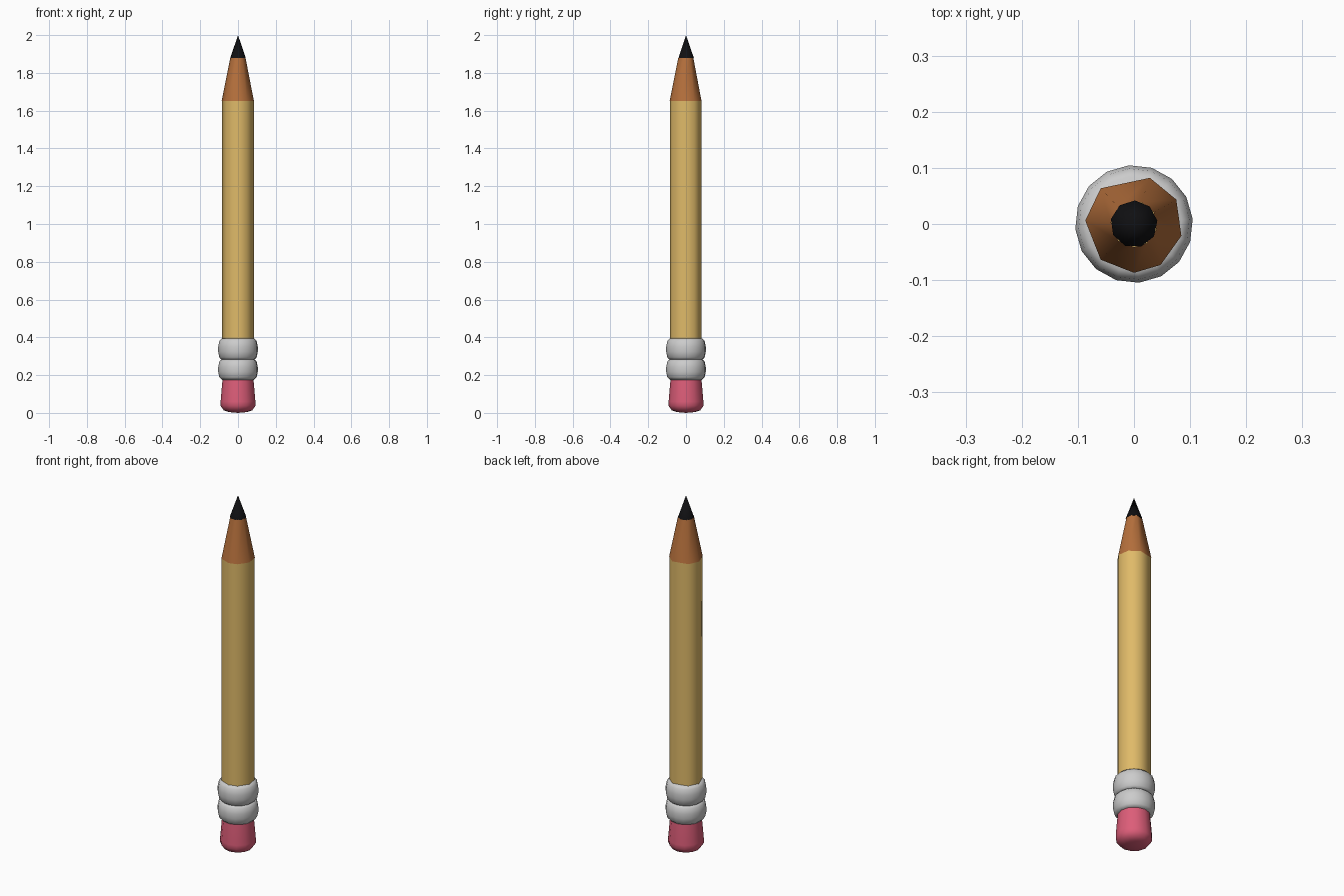
import bpy, bmesh, math

if "Cube" in bpy.data.objects:
    bpy.data.objects.remove(bpy.data.objects["Cube"])


def lathe(name, profile, angles, color=None, smooth=40):
    """Sweep a bottom-to-top (radius, z) profile round z through the given angles."""
    bm = bmesh.new()
    rings = []
    for r, z in profile:
        if r == 0:
            rings.append([bm.verts.new((0, 0, z))])
        else:
            rings.append([bm.verts.new((r * math.cos(math.radians(a)),
                                        r * math.sin(math.radians(a)), z)) for a in angles])
    n = len(angles)
    for lo, hi in zip(rings, rings[1:]):
        for i in range(n):
            j = (i + 1) % n
            if len(lo) == 1:
                bm.faces.new((lo[0], hi[j], hi[i]))
            elif len(hi) == 1:
                bm.faces.new((lo[i], lo[j], hi[0]))
            else:
                bm.faces.new((lo[i], lo[j], hi[j], hi[i]))
    mesh = bpy.data.meshes.new(name)
    bm.to_mesh(mesh)
    bm.free()
    ob = bpy.data.objects.new(name, mesh)
    bpy.context.collection.objects.link(ob)
    if color:
        mat = bpy.data.materials.new(name)
        mat.diffuse_color = (*color, 1)
        mat.use_nodes = True
        mat.node_tree.nodes["Principled BSDF"].inputs["Base Color"].default_value = mat.diffuse_color
        mesh.materials.append(mat)
    bpy.ops.object.select_all(action='DESELECT')
    ob.select_set(True)
    bpy.context.view_layer.objects.active = ob
    bpy.ops.object.shade_smooth_by_angle(angle=math.radians(smooth))
    return ob


def even(n, start=0):
    return [start + 360 * i / n for i in range(n)]


# slightly uneven eight-sided barrel
barrel = [-14, 30, 71, 133, 176, 227, 270, 303]

# painted shaft
lathe("shaft", [(0, 0.34), (0.086, 0.34), (0.086, 1.655), (0, 1.655)],
      barrel, (0.74, 0.49, 0.14), 60)

# sharpened wood
lathe("wood_cone", [(0.087, 1.65), (0.041, 1.88)], barrel, (0.46, 0.16, 0.045), 60)

# graphite point
lathe("graphite_tip", [(0, 1.878), (0.042, 1.878), (0, 2.0)],
      even(9, 8), (0.005, 0.005, 0.006), 60)

# two bulging metal bands
for name, z0, z1 in (("lower_band", 0.175, 0.285), ("upper_band", 0.28, 0.395)):
    h = z1 - z0
    lathe(name, [(0, z0 + 0.01), (0.085, z0), (0.099, z0 + 0.12 * h),
                 (0.105, z0 + 0.38 * h), (0.105, z0 + 0.62 * h),
                 (0.099, z0 + 0.88 * h), (0.085, z1), (0, z1 - 0.01)],
          even(16, 5), None, 60)

# eraser, widening towards its rounded end
lathe("eraser", [(0, 0), (0.045, 0.004), (0.075, 0.013), (0.092, 0.037),
                 (0.092, 0.06), (0.081, 0.19), (0, 0.19)],
      even(12, 0), (0.72, 0.11, 0.19), 60)
